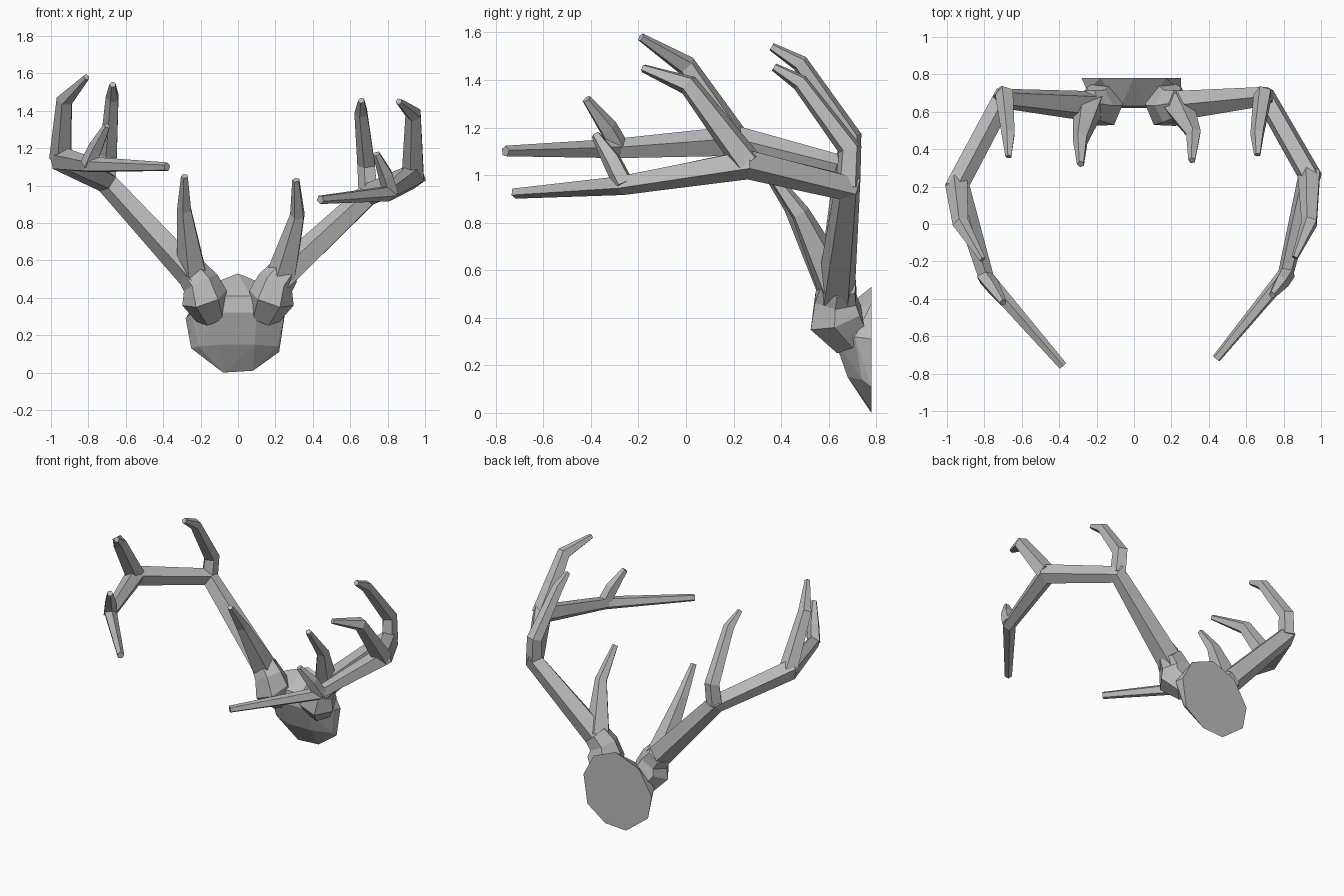
import bpy, bmesh
from mathutils import Vector

cube = bpy.data.objects.get("Cube")
if cube:
    bpy.data.objects.remove(cube, do_unlink=True)

bone = bpy.data.materials.new("bone_grey")
bone.use_nodes = True
grey = (0.5, 0.5, 0.5, 1)
bone.diffuse_color = grey
bone.node_tree.nodes["Principled BSDF"].inputs["Base Color"].default_value = grey


def finish(name, bm):
    bmesh.ops.recalc_face_normals(bm, faces=bm.faces)
    mesh = bpy.data.meshes.new(name)
    bm.to_mesh(mesh)
    bm.free()
    mesh.materials.append(bone)
    obj = bpy.data.objects.new(name, mesh)
    bpy.context.collection.objects.link(obj)
    return obj


def tine(name, path, radii, sides=5):
    """Faceted tapering tube through the path points."""
    bm = bmesh.new()
    pts = [Vector(p) for p in path]
    steps = [(b - a).normalized() for a, b in zip(pts, pts[1:])]
    tangents = [steps[0]]
    tangents += [(a + b).normalized() for a, b in zip(steps, steps[1:])]
    tangents.append(steps[-1])
    side = Vector((0, -1, 0)).cross(tangents[0]).normalized()
    rings = []
    for i, (p, t, r) in enumerate(zip(pts, tangents, radii)):
        if i:
            side = tangents[i - 1].rotation_difference(t) @ side
        spoke = side.copy()
        ring = []
        for k in range(sides):
            ring.append(bm.verts.new(p + spoke * r))
            spoke.rotate(Vector(t).to_track_quat('Z', 'Y').to_matrix()
                         @ turn(sides) @ t.to_track_quat('Z', 'Y').to_matrix().transposed())
        rings.append(ring)
    for a, b in zip(rings, rings[1:]):
        for k in range(sides):
            n = (k + 1) % sides
            bm.faces.new((a[k], a[n], b[n], b[k]))
    bm.faces.new(rings[0])
    bm.faces.new(rings[-1])
    return finish(name, bm)


def turn(sides):
    from math import tau
    from mathutils import Matrix
    return Matrix.Rotation(tau / sides, 3, 'Z')


# Skull plate: flat back outline with a faceted bulging front
back, front = 0.78, 0.62
outline = [(0, .53), (.17, .46), (.25, .31), (.22, .11), (.08, .01),
           (-.08, 0), (-.25, .13), (-.28, .29), (-.18, .46)]
bm = bmesh.new()
for x, z in outline:
    bm.verts.new((x, back, z))
for s in (-1, 1):
    for p in [(.1, front, .32), (.09, .68, .15), (.07, front + .01, .41),
              (.25, .71, .32), (.21, .74, .14)]:
        bm.verts.new((s * p[0], p[1], p[2]))
bmesh.ops.convex_hull(bm, input=bm.verts)
bmesh.ops.dissolve_limit(bm, angle_limit=0.03, verts=bm.verts, edges=bm.edges)
finish("skull_plate", bm)

# Burr at the root of each antler
for s, label in ((1, "left"), (-1, "right")):
    root = [(.14, .70, .31), (.18, .63, .4), (.2, .63, .48), (.25, .64, .54)]
    tine(label + "_burr", [(s * x, y, z) for x, y, z in root],
         (.09, .125, .1, .085), 6)

# Each antler: beam and its tines, with the two sides shaped a little differently
left = {
    "brow_tine": [(.24, .63, .53), (.32, .48, .84), (.31, .34, 1.03)],
    "beam": [(.22, .63, .5), (.7, .68, .95), (.94, .26, 1.05),
             (.81, -.27, .96), (.44, -.72, .925)],
    "rear_tine": [(.7, .68, .95), (.69, .69, 1.11), (.66, .48, 1.39), (.66, .37, 1.455)],
    "upper_tine": [(.94, .26, 1.05), (.94, .01, 1.38), (.86, -.18, 1.45)],
    "small_tine": [(.82, -.26, .96), (.79, -.31, 1.06), (.74, -.38, 1.17)],
}
right = {
    "brow_tine": [(-.24, .63, .53), (-.285, .45, .87), (-.285, .32, 1.05)],
    "beam": [(-.22, .63, .5), (-.7, .67, 1.02), (-.945, .21, 1.14),
             (-.79, -.29, 1.11), (-.38, -.76, 1.1)],
    "rear_tine": [(-.7, .68, 1.02), (-.69, .69, 1.16), (-.67, .48, 1.47), (-.67, .36, 1.54)],
    "upper_tine": [(-.945, .21, 1.14), (-.925, 0, 1.46), (-.81, -.19, 1.58)],
    "small_tine": [(-.8, -.28, 1.11), (-.76, -.33, 1.2), (-.7, -.42, 1.32)],
}
radii = {
    "brow_tine": (.085, .042, .02),
    "beam": (.085, .064, .068, .044, .024),
    "rear_tine": (.055, .052, .038, .018),
    "upper_tine": (.065, .046, .018),
    "small_tine": (.045, .042, .02),
}
for label, antler in (("left", left), ("right", right)):
    for part, path in antler.items():
        tine(label + "_" + part, path, radii[part])
